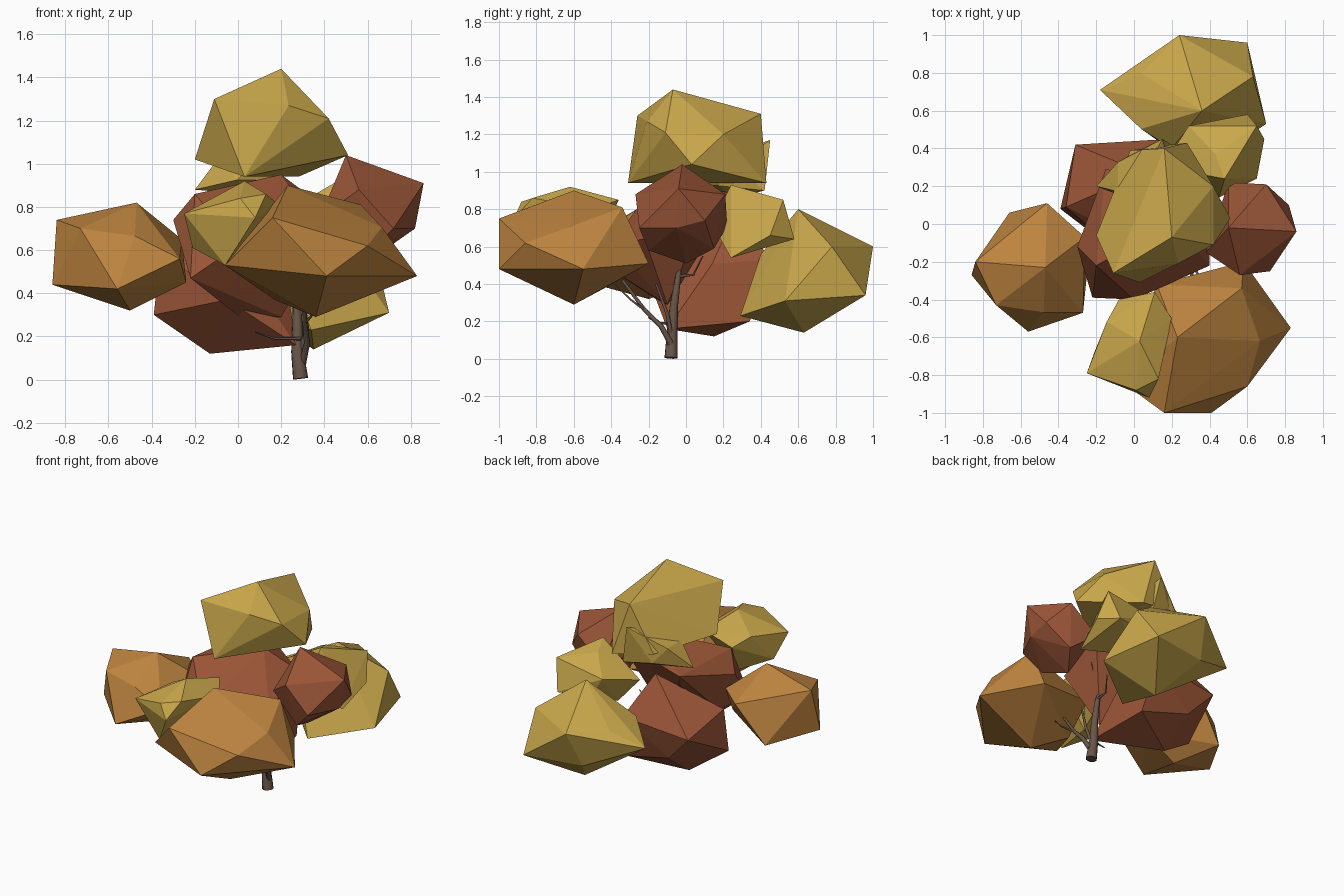
import bpy
import bmesh
from mathutils import Vector

cube = bpy.data.objects.get("Cube")
if cube:
    bpy.data.objects.remove(cube, do_unlink=True)


def make_material(name, rgb):
    material = bpy.data.materials.new(name)
    material.use_nodes = True
    colour = (*rgb, 1)
    material.diffuse_color = colour
    shader = next(n for n in material.node_tree.nodes if n.type == "BSDF_PRINCIPLED")
    shader.inputs["Base Color"].default_value = colour
    shader.inputs["Roughness"].default_value = 0.9
    return material


YELLOW = make_material("autumn yellow", (0.58, 0.385, 0.07))
ORANGE = make_material("autumn orange", (0.51, 0.23, 0.05))
RED = make_material("autumn red", (0.32, 0.09, 0.038))
BARK = make_material("brown bark", (0.14, 0.09, 0.065))


def add_mesh(name, mesh, material):
    mesh.materials.clear()
    mesh.materials.append(material)
    obj = bpy.data.objects.new(name, mesh)
    bpy.context.collection.objects.link(obj)
    return obj


def leaf_clump(name, material, centre, half_size, *corners):
    """Icosahedron fitted to a box, its nearest points pulled out to the
    given corners, then wrapped in a faceted convex skin."""
    base = bmesh.new()
    bmesh.ops.create_icosphere(base, subdivisions=1, radius=0.93)
    centre = Vector(centre)
    half = Vector(half_size)
    free = [centre + v.co * half for v in base.verts]
    base.free()
    points = []
    for corner in map(Vector, corners):
        nearest = min(free, key=lambda p: (p - corner).length)
        free.remove(nearest)
        points.append(corner)

    skin = bmesh.new()
    for point in points + free:
        skin.verts.new(point)
    bmesh.ops.convex_hull(skin, input=skin.verts[:])
    loose = [v for v in skin.verts if not v.link_faces]
    bmesh.ops.delete(skin, geom=loose, context="VERTS")
    bmesh.ops.recalc_face_normals(skin, faces=skin.faces[:])
    mesh = bpy.data.meshes.new(name)
    skin.to_mesh(mesh)
    skin.free()
    return add_mesh(name, mesh, material)


def branch(name, start_radius, end_radius, *path):
    """Tapered round tube along a path."""
    curve = bpy.data.curves.new(name + " path", "CURVE")
    curve.dimensions = "3D"
    curve.bevel_depth = 1
    curve.bevel_resolution = 2
    curve.use_fill_caps = True
    spline = curve.splines.new("POLY")
    spline.points.add(len(path) - 1)
    for i, (point, co) in enumerate(zip(spline.points, path)):
        point.co = (*co, 1)
        t = i / (len(path) - 1)
        point.radius = start_radius + (end_radius - start_radius) * t
    guide = bpy.data.objects.new(name + " guide", curve)
    bpy.context.collection.objects.link(guide)
    graph = bpy.context.evaluated_depsgraph_get()
    mesh = bpy.data.meshes.new_from_object(guide.evaluated_get(graph))
    bpy.data.objects.remove(guide, do_unlink=True)
    obj = add_mesh(name, mesh, BARK)
    bpy.ops.object.select_all(action="DESELECT")
    obj.select_set(True)
    bpy.context.view_layer.objects.active = obj
    bpy.ops.object.shade_smooth_by_angle(angle=1)
    return obj


# Crown
leaf_clump("top_clump", YELLOW, (.15, .06, 1.17), (.33, .34, .24),
           (.2, -.07, 1.44), (-.11, -.26, 1.3), (.03, -.31, .94), (.42, -.11, 1.21),
           (.51, .03, 1.04), (.16, .4, 1.31), (-.2, -.06, 1.02), (.28, .43, .94),
           (.42, .2, 1.2), (-.02, .39, 1))
leaf_clump("rear_top_clump", YELLOW, (.05, .25, .98), (.2, .16, .13),
           (-.2, .2, .88), (.15, .45, 1.17), (.2, .42, .9))

# Outer orange clumps
leaf_clump("side_orange_clump", ORANGE, (-.55, -.23, .57), (.28, .3, .23),
           (-.47, -.23, .82), (-.84, -.2, .74), (-.86, -.27, .44), (-.73, -.43, .7),
           (-.56, -.57, .42), (-.26, -.07, .65), (-.24, -.18, .45), (-.46, .11, .66),
           (-.66, .06, .4), (-.5, -.2, .32), (-.27, -.47, .56))
leaf_clump("front_orange_clump", ORANGE, (.35, -.62, .59), (.38, .34, .28),
           (.23, -.6, .9), (.83, -.55, .48), (.57, -.34, .81), (.58, -.2, .51),
           (.36, -.6, .29), (.16, -1, .75), (.41, -1, .48), (.6, -.86, .62),
           (-.06, -.84, .53), (.12, -.32, .6), (.17, -.45, .37))

# Small yellow clumps
leaf_clump("front_yellow_clump", YELLOW, (-.03, -.63, .74), (.17, .23, .17),
           (.03, -.62, .92), (.11, -.36, .85), (.08, -.92, .75), (.2, -.5, .8),
           (-.25, -.79, .77), (-.21, -.68, .61), (-.06, -.79, .53), (-.08, -.4, .76),
           (.13, -.82, .86), (.01, -.88, .84), (-.03, -.53, .54))
leaf_clump("rear_small_clump", YELLOW, (.43, .37, .73), (.22, .19, .17),
           (.48, .24, .93), (.65, .52, .85), (.69, .45, .66), (.65, .24, .54),
           (.15, .3, .74), (.6, .58, .64), (.28, .36, .58), (.45, .14, .72),
           (.29, .52, .79))

# Large rear clump
leaf_clump("rear_yellow_clump", YELLOW, (.28, .65, .47), (.36, .3, .3),
           (.36, .6, .8), (.24, 1, .6), (.6, .96, .34), (.63, .78, .6),
           (.7, .53, .31), (.35, .63, .14), (-.18, .71, .5), (.2, .4, .56),
           (.34, .29, .23))

# Red heart of the tree
leaf_clump("side_red_clump", RED, (.62, -.02, .77), (.22, .23, .24),
           (.5, -.02, 1.04), (.86, -.04, .91), (.82, -.05, .7), (.56, -.27, .88),
           (.72, -.25, .7), (.7, .21, .88), (.5, .22, .71), (.55, 0, .51),
           (.38, -.15, .75), (.66, .15, .59), (.6, -.2, .58), (.82, .1, .74))
leaf_clump("middle_red_clump", RED, (.07, -.05, .62), (.35, .33, .3),
           (-.3, -.12, .74), (-.2, -.22, .86), (-.15, .29, .84), (.2, 0, .95),
           (-.22, -.39, .47), (0, -.4, .62), (.4, -.22, .64), (.02, -.1, .28),
           (.2, -.1, .29), (.1, .25, .88), (.4, .1, .8))
leaf_clump("lower_red_clump", RED, (-.05, .14, .4), (.32, .3, .26),
           (-.39, .08, .3), (-.31, .42, .48), (.18, .45, .53), (-.13, .15, .12),
           (.27, -.1, .16), (.22, .34, .2), (.05, .27, .8), (-.05, -.18, .37),
           (-.36, .09, .59))

# Trunk, boughs and twigs
branch("trunk", .037, .01, (.29, -.08, .005), (.275, -.075, .13),
       (.275, -.065, .28), (.27, -.045, .42), (.25, -.03, .52))
branch("front_bough", .018, .008, (.3, -.08, .08), (.32, -.13, .17),
       (.31, -.22, .26), (.3, -.34, .42))
branch("side_bough", .013, .006, (.29, -.08, .13), (.32, -.1, .24), (.3, -.16, .4))
branch("low_twig", .008, .003, (.29, -.1, .19), (.17, -.15, .19), (.08, -.2, .22))
branch("rear_twig", .009, .003, (.27, -.045, .44), (.27, .04, .45), (.3, .09, .55))
branch("upper_twig", .009, .003, (.26, -.04, .46), (.3, -.02, .56), (.36, 0, .66))
branch("front_twig", .007, .003, (.31, -.22, .26), (.36, -.3, .32), (.34, -.38, .4))
